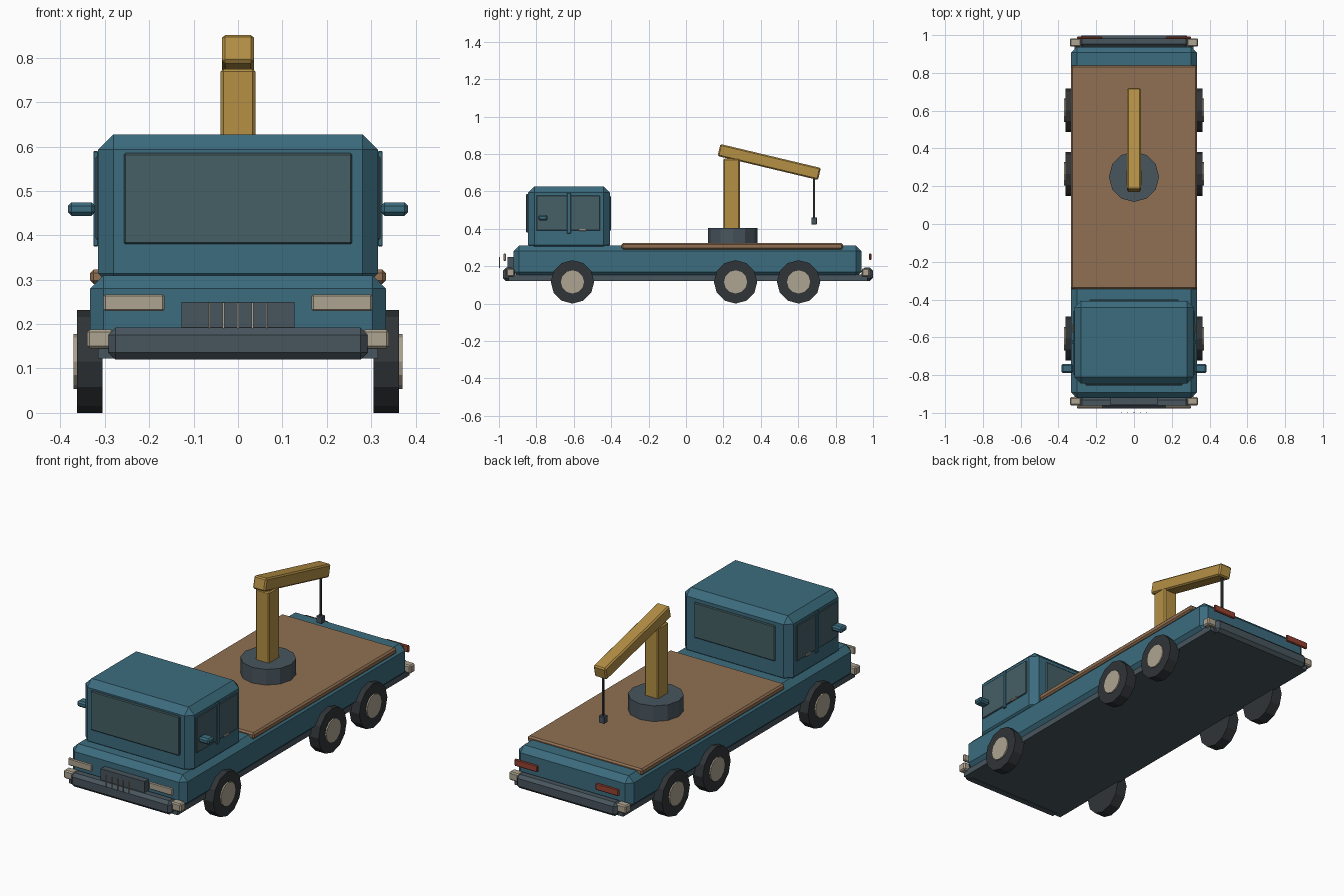
import bpy, bmesh, math
from mathutils import Matrix

if "Cube" in bpy.data.objects:
    bpy.data.objects.remove(bpy.data.objects["Cube"])


def material(name, rgb):
    m = bpy.data.materials.new(name)
    m.diffuse_color = (*rgb, 1)
    m.use_nodes = True
    m.node_tree.nodes["Principled BSDF"].inputs["Base Color"].default_value = m.diffuse_color
    return m


BLUE = material("blue_paint", (0.045, 0.15, 0.21))
DARK = material("dark_metal", (0.065, 0.09, 0.11))
BLACK = material("rubber", (0.03, 0.035, 0.038))
GLASS = material("glass", (0.06, 0.115, 0.13))
WOOD = material("wood", (0.28, 0.16, 0.085))
YELLOW = material("yellow_paint", (0.46, 0.28, 0.06))
CREAM = material("cream", (0.42, 0.37, 0.28))
RED = material("red_lens", (0.3, 0.055, 0.03))


def finish(name, bm, mat):
    bmesh.ops.recalc_face_normals(bm, faces=bm.faces)
    me = bpy.data.meshes.new(name)
    bm.to_mesh(me)
    bm.free()
    me.materials.append(mat)
    ob = bpy.data.objects.new(name, me)
    bpy.context.collection.objects.link(ob)
    return ob


def box(name, x, y, z, mat, chamfer=0.0):
    """Chamfered box from (min, max) ranges."""
    bm = bmesh.new()
    size = [b - a for a, b in (x, y, z)]
    bmesh.ops.create_cube(bm, size=1, matrix=Matrix.Diagonal((*size, 1)))
    if chamfer:
        bmesh.ops.bevel(bm, geom=bm.edges[:], offset=chamfer, segments=1,
                        affect='EDGES', profile=0.5)
    ob = finish(name, bm, mat)
    ob.location = [(a + b) / 2 for a, b in (x, y, z)]
    return ob


def pair(name, x, y, z, mat, chamfer=0.0):
    """Same box on both sides of the truck."""
    box(name + "_right", x, y, z, mat, chamfer)
    box(name + "_left", (-x[1], -x[0]), y, z, mat, chamfer)


def cylinder(name, center, radius, depth, sides, mat, axis='Z'):
    bm = bmesh.new()
    rot = Matrix.Rotation(math.pi / 2, 4, 'Y') if axis == 'X' else Matrix()
    bmesh.ops.create_cone(bm, cap_ends=True, segments=sides, radius1=radius,
                          radius2=radius, depth=depth, matrix=rot)
    ob = finish(name, bm, mat)
    ob.location = center
    return ob


# Chassis, body and cargo deck
box("chassis", (-0.315, 0.315), (-0.95, 0.97), (0.122, 0.155), DARK)
box("body", (-0.333, 0.333), (-0.922, 0.938), (0.14, 0.31), BLUE, 0.03)
box("deck", (-0.333, 0.333), (-0.345, 0.84), (0.29, 0.323), WOOD, 0.008)

# Cab with windows, door pillars, handles and mirrors
box("cab", (-0.315, 0.315), (-0.845, -0.407), (0.28, 0.627), BLUE, 0.034)
box("windshield", (-0.257, 0.257), (-0.855, -0.84), (0.38, 0.585), GLASS, 0.004)
box("rear_window", (-0.235, 0.235), (-0.412, -0.4), (0.39, 0.575), GLASS, 0.004)
pair("side_window", (0.308, 0.321), (-0.8, -0.46), (0.39, 0.578), GLASS, 0.003)
pair("door_pillar", (0.315, 0.326), (-0.636, -0.615), (0.375, 0.59), BLUE, 0.002)
pair("door_handle", (0.315, 0.326), (-0.575, -0.533), (0.389, 0.4), CREAM, 0.002)
pair("mirror", (0.322, 0.383), (-0.79, -0.74), (0.444, 0.474), BLUE, 0.008)

# Bumpers with pale end caps
for end, y, cap in (("front", (-0.978, -0.915), (-0.96, -0.917)),
                    ("rear", (0.938, 0.999), (0.94, 0.983))):
    box(end + "_bumper", (-0.292, 0.292), y, (0.12, 0.192), DARK, 0.016)
    pair(end + "_bumper_cap", (0.28, 0.34), cap, (0.145, 0.188), CREAM, 0.006)

# Grille, slats and lights
box("grille", (-0.127, 0.127), (-0.955, -0.92), (0.185, 0.25), DARK)
for i in range(5):
    x = (i - 2) * 0.0325
    box(f"grille_slat_{i + 1}", (x - 0.002, x + 0.002), (-1.0, -0.994),
        (0.19, 0.249), CREAM)
pair("headlight", (0.166, 0.303), (-0.976, -0.962), (0.229, 0.267), CREAM, 0.004)
pair("tail_light", (0.168, 0.302), (0.979, 0.992), (0.232, 0.268), RED, 0.004)

# Three axles of twelve-sided wheels
for axle, y in (("front", -0.607), ("middle", 0.265), ("rear", 0.602)):
    for side, s in (("right", 1), ("left", -1)):
        cylinder(f"{axle}_tyre_{side}", (s * 0.334, y, 0.116), 0.116, 0.058, 12,
                 BLACK, 'X')
        cylinder(f"{axle}_hub_{side}", (s * 0.345, y, 0.116), 0.062, 0.05, 12,
                 CREAM, 'X')

# Crane: turntable, post, sloping boom, cable and hook
cylinder("crane_turntable", (0, 0.25, 0.36), 0.133, 0.09, 12, DARK)
box("crane_post", (-0.039, 0.039), (0.2, 0.288), (0.39, 0.775), YELLOW, 0.006)
boom = box("crane_boom", (-0.036, 0.036), (0.169, 0.721), (0.724, 0.79), YELLOW, 0.007)
boom.rotation_euler.x = math.radians(-13.4)
box("crane_cable", (-0.005, 0.005), (0.68, 0.69), (0.45, 0.69), BLACK)
box("crane_hook_block", (-0.016, 0.016), (0.67, 0.7), (0.424, 0.46), DARK, 0.002)
